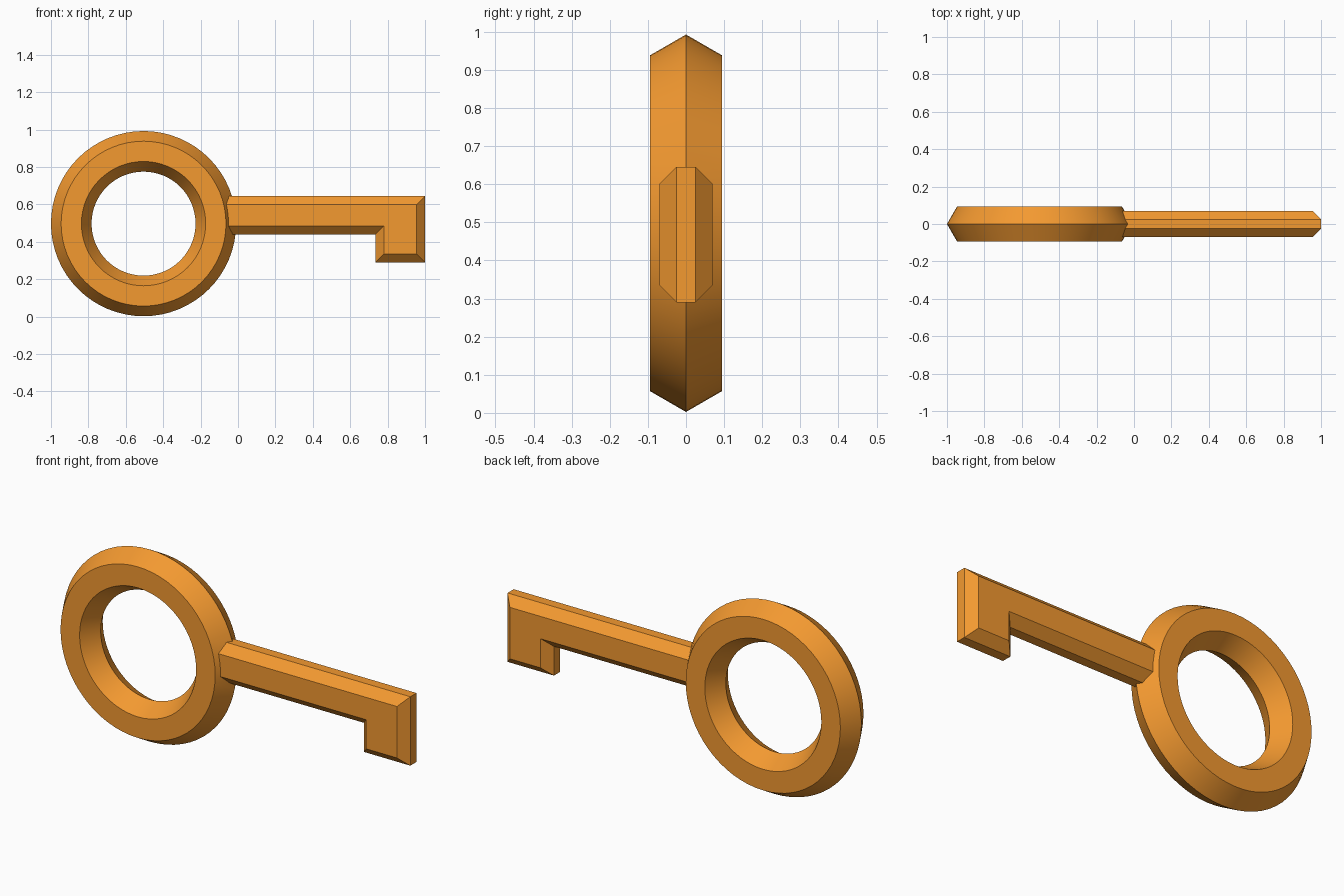
import bpy, bmesh, math

if "Cube" in bpy.data.objects:
    bpy.data.objects.remove(bpy.data.objects["Cube"])

gold = bpy.data.materials.new("gold")
gold.diffuse_color = (0.9, 0.32, 0.03, 1)
gold.use_nodes = True
gold.node_tree.nodes["Principled BSDF"].inputs["Base Color"].default_value = gold.diffuse_color

# Bow: ring with a hexagonal cross-section, lying in the xz plane
bpy.ops.mesh.primitive_torus_add(major_radius=0.3865, minor_radius=0.1085,
                                 major_segments=64, minor_segments=6,
                                 location=(-0.505, 0, 0.4975),
                                 rotation=(math.pi / 2, 0, 0))
key = bpy.context.object
key.name = "key"
key.data.materials.append(gold)

# Blade: shaft and bit as one chamfered outline
left, right, top, shaft_low, bit_x, bit_low, c = -0.15, 1.0, 0.645, 0.44, 0.735, 0.29, 0.045


def outline(i):
    """Blade outline inset by i, buried end left in place."""
    return [(left, shaft_low + i), (bit_x + i, shaft_low + i), (bit_x + i, bit_low + i),
            (right - i, bit_low + i), (right - i, top - i), (left, top - i)]


bm = bmesh.new()
loops = [[bm.verts.new((x, y, z)) for x, z in outline(i)]
         for y, i in ((-0.07, c), (-0.025, 0), (0.025, 0), (0.07, c))]
for a, b in zip(loops, loops[1:]):
    for k in range(5):
        bm.faces.new((a[k], a[k + 1], b[k + 1], b[k]))
bm.faces.new(loops[0])
bm.faces.new(loops[-1])
bm.faces.new([l[0] for l in loops] + [l[5] for l in reversed(loops)])
bmesh.ops.recalc_face_normals(bm, faces=bm.faces)
mesh = bpy.data.meshes.new("blade")
bm.to_mesh(mesh)
bm.free()
mesh.materials.append(gold)
blade = bpy.data.objects.new("blade", mesh)
bpy.context.collection.objects.link(blade)

# Fuse the blade into the bow
union = key.modifiers.new("union", 'BOOLEAN')
union.operation = 'UNION'
union.solver = 'EXACT'
union.object = blade
bpy.ops.object.modifier_apply(modifier=union.name)
bpy.data.objects.remove(blade)
bpy.ops.object.shade_smooth_by_angle(angle=math.radians(25))
